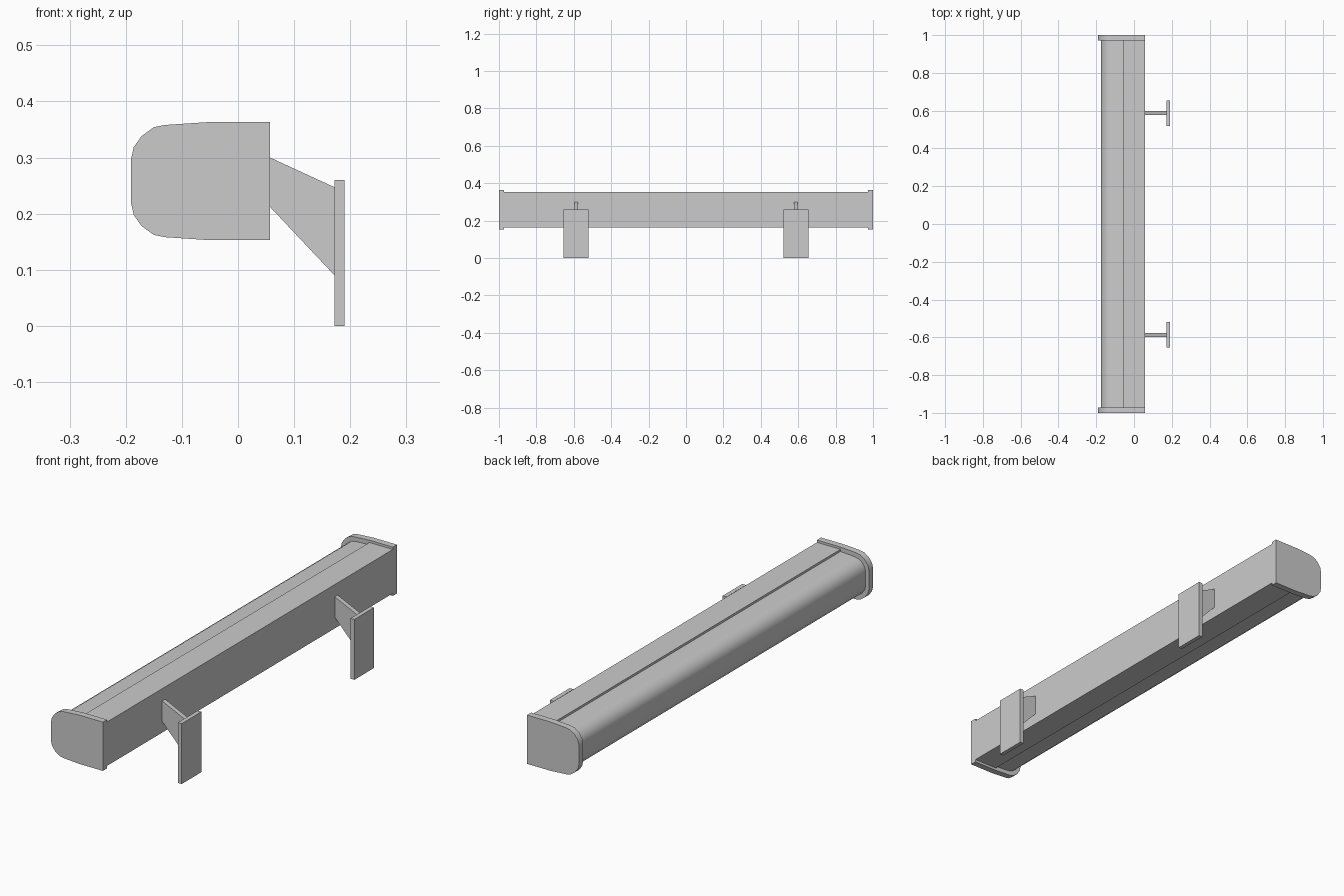
import bpy, bmesh
from mathutils import Vector

if "Cube" in bpy.data.objects:
    bpy.data.objects.remove(bpy.data.objects["Cube"])

MID_Z = 0.258    # height of the symmetry line of the housing
SEAM_X = -0.055  # where the front cover meets the rear channel
BACK_X = 0.057   # flat back of the housing


def extrude_profile(name, points, y0, y1, smooth=False):
    """Extrude an XZ outline along Y from y0 to y1."""
    bm = bmesh.new()
    face = bm.faces.new([bm.verts.new((x, y0, z)) for x, z in points])
    ext = bmesh.ops.extrude_face_region(bm, geom=[face])
    verts = [g for g in ext["geom"] if isinstance(g, bmesh.types.BMVert)]
    bmesh.ops.translate(bm, vec=Vector((0, y1 - y0, 0)), verts=verts)
    bmesh.ops.recalc_face_normals(bm, faces=bm.faces)
    mesh = bpy.data.meshes.new(name)
    bm.to_mesh(mesh)
    bm.free()
    obj = bpy.data.objects.new(name, mesh)
    bpy.context.collection.objects.link(obj)
    if smooth:
        bpy.ops.object.select_all(action='DESELECT')
        obj.select_set(True)
        bpy.context.view_layer.objects.active = obj
        bpy.ops.object.shade_smooth_by_angle(angle=0.55)
    return obj


def rect(x0, x1, z0, z1):
    return [(x0, z0), (x1, z0), (x1, z1), (x0, z1)]


# Upper half of the rounded nose: x, height above the symmetry line
nose = [(SEAM_X, 0.105), (-0.13, 0.1), (-0.15, 0.096), (-0.172, 0.08),
        (-0.186, 0.06), (-0.191, 0.037)]


def nose_outline(sx=1.0, sz=1.0):
    half = [(SEAM_X + (x - SEAM_X) * sx, h * sz) for x, h in nose]
    return ([(x, MID_Z + h) for x, h in half] +
            [(x, MID_Z - h) for x, h in reversed(half)])


# Housing: rear channel and slightly lower rounded front cover
extrude_profile("rear_channel", rect(SEAM_X, BACK_X, 0.164, 0.353), -0.975, 0.975)
extrude_profile("front_cover", nose_outline(0.882, 0.815), -0.975, 0.975, True)

# End caps, overhanging the housing
cap = [(BACK_X, MID_Z + 0.105)] + nose_outline() + [(BACK_X, MID_Z - 0.105)]
arm = [(BACK_X, 0.30), (0.172, 0.247), (0.172, 0.09), (BACK_X, 0.212)]

for side, s in (("front", -1), ("back", 1)):
    extrude_profile(side + "_end_cap", cap, s * 0.972, s * 1.0, True)
    # Wall bracket: thin arm and mounting plate
    y = s * 0.587
    extrude_profile(side + "_bracket_arm", arm, y - 0.01, y + 0.01)
    extrude_profile(side + "_wall_plate", rect(0.172, 0.19, 0, 0.26),
                    y - 0.067, y + 0.067)
